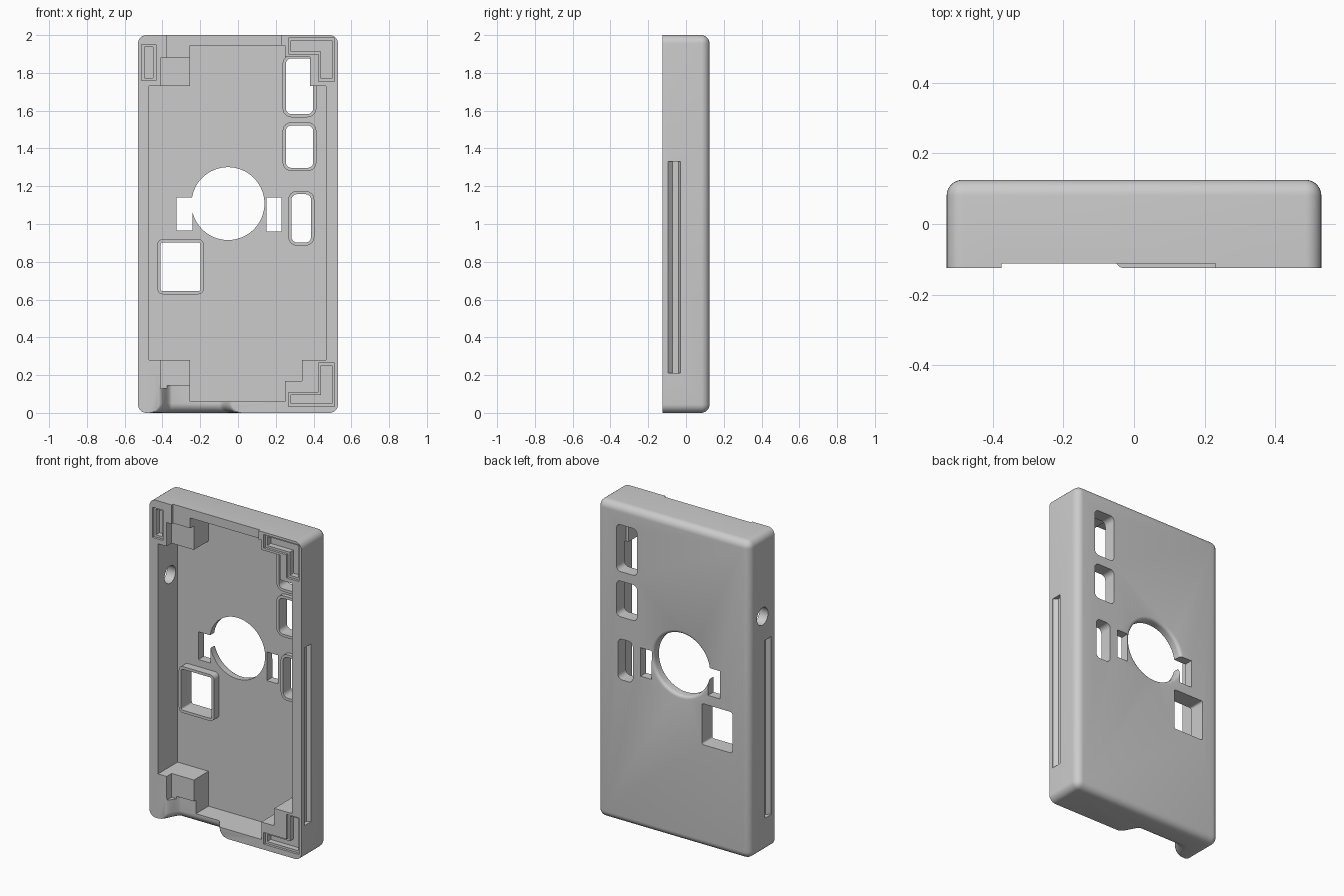
import bpy, bmesh
from math import sin, cos, pi, sqrt
from mathutils import Vector

if "Cube" in bpy.data.objects:
    bpy.data.objects.remove(bpy.data.objects["Cube"])


def loft(name, loops):
    """Closed solid skinned through equal-length loops of 3D points."""
    bm = bmesh.new()
    rings = [[bm.verts.new(p) for p in loop] for loop in loops]
    n = len(rings[0])
    for a, b in zip(rings, rings[1:]):
        for i in range(n):
            j = (i + 1) % n
            bm.faces.new((a[i], a[j], b[j], b[i]))
    bm.faces.new(rings[0])
    bm.faces.new(rings[-1])
    bmesh.ops.recalc_face_normals(bm, faces=bm.faces)
    me = bpy.data.meshes.new(name)
    bm.to_mesh(me)
    bm.free()
    ob = bpy.data.objects.new(name, me)
    bpy.context.collection.objects.link(ob)
    return ob


def prism(pts, y0, y1, name="cutter"):
    return loft(name, [[(x, y, z) for x, z in pts] for y in (y0, y1)])


def rect(x0, x1, z0, z1):
    return [(x0, z0), (x1, z0), (x1, z1), (x0, z1)]


def round_rect(x0, x1, z0, z1, r, seg=6):
    pts = []
    corners = [(x1 - r, z1 - r), (x0 + r, z1 - r), (x0 + r, z0 + r), (x1 - r, z0 + r)]
    for k, (cx, cz) in enumerate(corners):
        for i in range(seg + 1):
            a = pi / 2 * (k + i / seg)
            pts.append((cx + r * cos(a), cz + r * sin(a)))
    return pts


def circle(cx, cz, r, n=64):
    return [(cx + r * cos(2 * pi * i / n), cz + r * sin(2 * pi * i / n)) for i in range(n)]


def inset(pts, d):
    """Inset a counter-clockwise outline with right-angled corners."""
    out = []
    for i, p in enumerate(pts):
        p, a, b = Vector(p), Vector(pts[i - 1]), Vector(pts[(i + 1) % len(pts)])
        e, f = (p - a).normalized(), (b - p).normalized()
        out.append(p + d * (Vector((-e.y, e.x)) + Vector((-f.y, f.x))))
    return [tuple(p) for p in out]


def combine(tool, op="DIFFERENCE"):
    tool.hide_render = True
    mod = shell.modifiers.new("bool", "BOOLEAN")
    mod.operation, mod.solver, mod.object = op, "EXACT", tool
    bpy.context.view_layer.objects.active = shell
    bpy.ops.object.modifier_apply(modifier=mod.name)
    bpy.data.objects.remove(tool)


# Outer shell: box with every edge rounded except the front rim
shell = prism(rect(-.53, .53, 0, 2), -.125, .125, "case_shell")
bm = bmesh.new()
bm.from_mesh(shell.data)
edges = [e for e in bm.edges if any(v.co.y > 0 for v in e.verts)]
bmesh.ops.bevel(bm, geom=edges, offset=.045, segments=7, profile=.5, affect='EDGES')
bm.to_mesh(shell.data)
bm.free()

# Main cavity and the two lowered blocks on the left
FLOOR = .07
combine(prism([(-.255, .06), (.25, .06), (.25, .17), (.34, .17), (.34, .28), (.465, .28),
               (.465, 1.73), (.38, 1.73), (.38, 1.885), (.25, 1.885), (.25, 1.945),
               (-.255, 1.945), (-.255, 1.73), (-.47, 1.73), (-.47, .28), (-.255, .28)],
              -.2, FLOOR))
combine(prism(rect(-.41, -.24, 1.72, 1.88), -.2, -.075))
combine(prism(rect(-.41, -.24, .13, .29), -.2, -.075))

# Shallow recess in the top rim
combine(prism(rect(-.375, .23, 1.87, 2.1), -.2, -.112))


# Scooped notch in the bottom rim, flaring out towards the bottom edge
def scoop(z):
    t = max(0, 1 - max(z, 0) / .05)
    grow = .05 * (1 - sqrt(max(0, 1 - t * t)))
    yb = -.055 + grow
    left = [(i / 8, .5 - .5 * cos(pi * i / 8)) for i in range(9)]
    pts = [(-.42 - grow + .07 * s, -.125 + (yb + .125) * h, z) for s, h in left]
    pts += [(-.03 + grow - .07 * s, -.125 + (yb + .125) * h, z) for s, h in reversed(left)]
    return pts + [(-.03 + grow, -.2, z), (-.42 - grow, -.2, z)]


combine(loft("cutter", [scoop(z) for z in (-.05, 0, .002, .006, .012, .02, .03, .04, .05, .145)]))

# Windows: raised frame inside, then the opening through the back
for x0, x1, z0, z1, front, r in [(.253, .398, 1.582, 1.877, .045, .03),
                                 (.253, .398, 1.297, 1.522, .045, .03),
                                 (.283, .387, .902, 1.158, .045, .03),
                                 (-.41, -.198, .645, .903, .02, .012)]:
    g = .017
    combine(prism(round_rect(x0 - g, x1 + g, z0 - g, z1 + g, r + g), front, .1), "UNION")
    combine(prism(round_rect(x0, x1, z0, z1, r), front - .015, .2))

# Round opening with a softened back edge, and its two side slots
R, soft = .193, .02
prof = [(.0, R), (.105, R)]
prof += [(.105 + soft * sin(a), R + soft * (1 - cos(a))) for a in (pi / 8, pi / 4, pi * 3 / 8, pi / 2)]
prof += [(.2, R + soft)]
combine(loft("cutter", [[(x, y, z) for x, z in circle(-.053, 1.108, r)] for y, r in prof]))
combine(prism(rect(-.325, -.24, .965, 1.14), 0, .2))
combine(prism(rect(.152, .23, .96, 1.14), 0, .2))

# Stepped pockets in the rim corners
top_l = [(.267, 1.9), (.425, 1.9), (.425, 1.755), (.511, 1.755), (.511, 1.985), (.267, 1.985)]
low_l = [(.267, .035), (.511, .035), (.511, .265), (.425, .265), (.425, .108), (.267, .108)]
for outline in (top_l, low_l, rect(-.51, -.435, 1.76, 1.95)):
    combine(prism(outline, -.2, -.11))
    combine(prism(inset(outline, .014), -.2, -.075))

# Long grip grooves on both sides
for s in (-1, 1):
    section = [(.6, -.095), (.527, -.095), (.505, -.072), (.505, -.04), (.527, -.028), (.6, -.028)]
    combine(loft("cutter", [[(s * x, y, z) for x, y in section] for z in (.21, 1.33)]))

# Round port in the left wall
combine(loft("cutter", [[(x, y, z) for y, z in circle(-.005, 1.49, .055, 32)] for x in (-.6, -.44)]))

bpy.ops.object.select_all(action='DESELECT')
shell.select_set(True)
bpy.context.view_layer.objects.active = shell
bpy.ops.object.shade_smooth_by_angle(angle=pi / 6)
